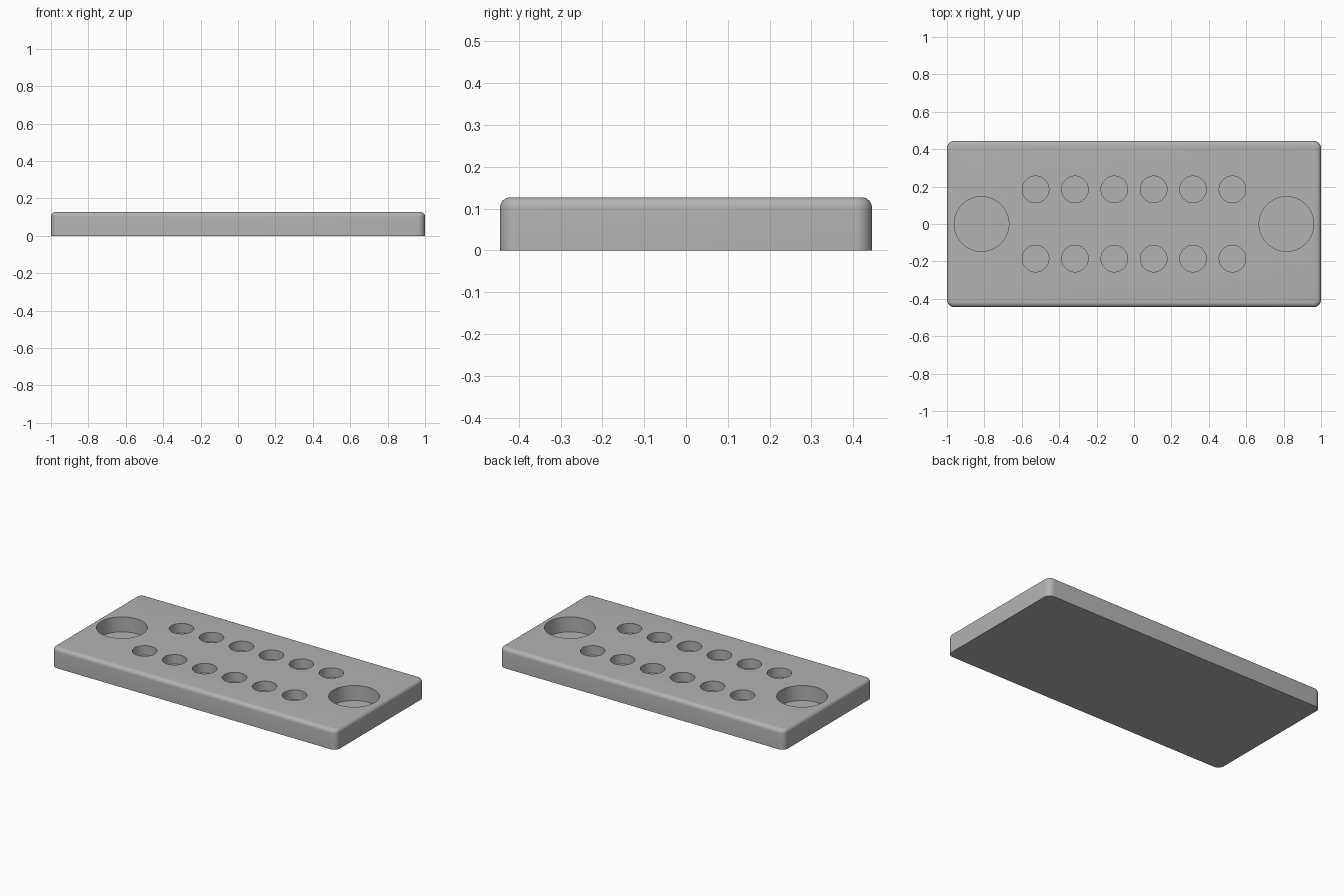
import bpy, bmesh
from math import radians

if "Cube" in bpy.data.objects:
    bpy.data.objects.remove(bpy.data.objects["Cube"])

LENGTH, WIDTH, HEIGHT = 2.0, 0.89, 0.127
CORNER, FILLET = 0.04, 0.025

grey = bpy.data.materials.new("plain_grey")
grey.use_nodes = True
colour = (0.45, 0.45, 0.45, 1)
grey.diffuse_color = colour
grey.node_tree.nodes["Principled BSDF"].inputs["Base Color"].default_value = colour


def mesh_object(name, bm):
    mesh = bpy.data.meshes.new(name)
    bm.to_mesh(mesh)
    bm.free()
    mesh.materials.append(grey)
    obj = bpy.data.objects.new(name, mesh)
    bpy.context.collection.objects.link(obj)
    return obj


# Block with rounded upright corners and a filleted top rim; the base stays sharp
bm = bmesh.new()
bmesh.ops.create_cube(bm, size=1)
for v in bm.verts:
    v.co = (v.co.x * LENGTH, v.co.y * WIDTH, (v.co.z + 0.5) * HEIGHT)
uprights = [e for e in bm.edges if abs(e.verts[0].co.z - e.verts[1].co.z) > 0.01]
bmesh.ops.bevel(bm, geom=uprights, offset=CORNER, segments=8, profile=0.5, affect='EDGES')
rim = [e for e in bm.edges if all(v.co.z > HEIGHT - 0.001 for v in e.verts)]
bmesh.ops.bevel(bm, geom=rim, offset=FILLET, segments=6, profile=0.5, affect='EDGES')
block = mesh_object("tray_block", bm)


# All round pockets share one hidden cutter
cutter_bm = bmesh.new()


def add_pocket(x, y, radius, depth, sides):
    top = HEIGHT + 0.05
    bottom = HEIGHT - depth
    made = bmesh.ops.create_cone(cutter_bm, cap_ends=True, segments=sides,
                                 radius1=radius, radius2=radius, depth=top - bottom)
    bmesh.ops.translate(cutter_bm, verts=made["verts"], vec=(x, y, (top + bottom) / 2))


for side in (-1, 1):
    add_pocket(side * 0.815, 0, 0.146, 0.095, 64)
    for i in range(6):
        add_pocket((i - 2.5) * 0.2105, side * 0.185, 0.071, 0.06, 48)
cutter = mesh_object("pocket_cutter", cutter_bm)
cutter.hide_render = True
cutter.hide_viewport = True

cut = block.modifiers.new("pockets", 'BOOLEAN')
cut.operation = 'DIFFERENCE'
cut.solver = 'EXACT'
cut.object = cutter

# Apply the cut, then shade smooth while keeping the sharp rims
bpy.ops.object.select_all(action='DESELECT')
bpy.context.view_layer.objects.active = block
block.select_set(True)
bpy.ops.object.modifier_apply(modifier=cut.name)
bpy.data.objects.remove(cutter)
bpy.ops.object.shade_smooth_by_angle(angle=radians(30))
